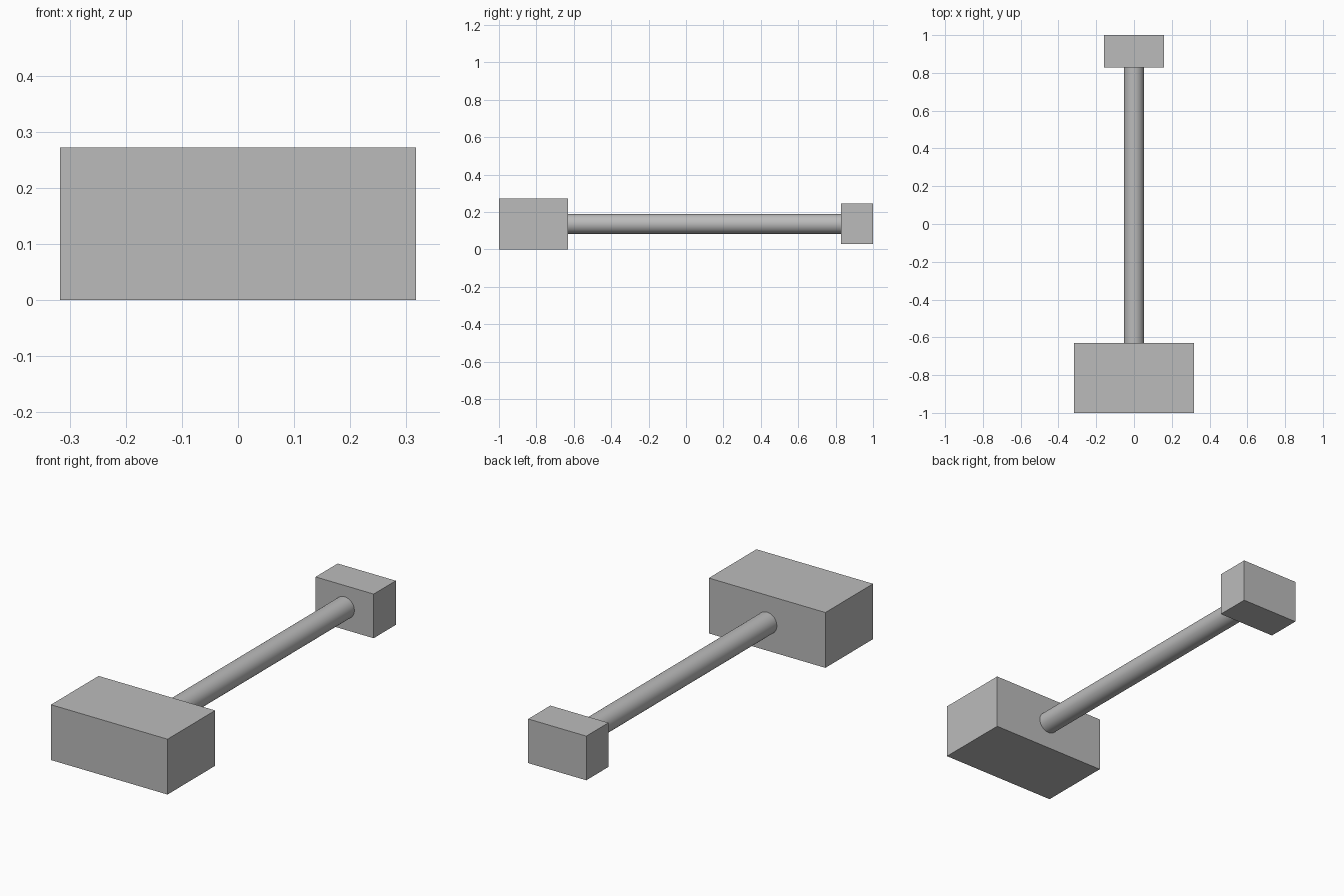
import bpy
import math

if "Cube" in bpy.data.objects:
    bpy.data.objects.remove(bpy.data.objects["Cube"])

grey = bpy.data.materials.new("mid grey")
grey.diffuse_color = (0.5, 0.5, 0.5, 1)
grey.use_nodes = True
grey.node_tree.nodes["Principled BSDF"].inputs["Base Color"].default_value = grey.diffuse_color
AXIS_Z = 0.136  # shared centre height


def finish(name):
    obj = bpy.context.object
    obj.name = name
    obj.data.materials.append(grey)
    return obj


def block(name, width, y0, y1, height):
    bpy.ops.mesh.primitive_cube_add(size=1, location=(0, (y0 + y1) / 2, AXIS_Z))
    bpy.context.object.scale = (width, y1 - y0, height)
    bpy.ops.object.transform_apply(location=False, rotation=False, scale=True)
    return finish(name)


# Large front block and small back block
block("front_block", 0.634, -1.0, -0.63, 0.272)
block("back_block", 0.316, 0.828, 1.0, 0.217)

# Round rod joining the two blocks
bpy.ops.mesh.primitive_cylinder_add(
    vertices=48, radius=0.053, depth=1.458,
    location=(0, 0.099, AXIS_Z), rotation=(math.pi / 2, 0, 0))
finish("connecting_rod")
bpy.ops.object.shade_smooth_by_angle(angle=math.radians(30))
